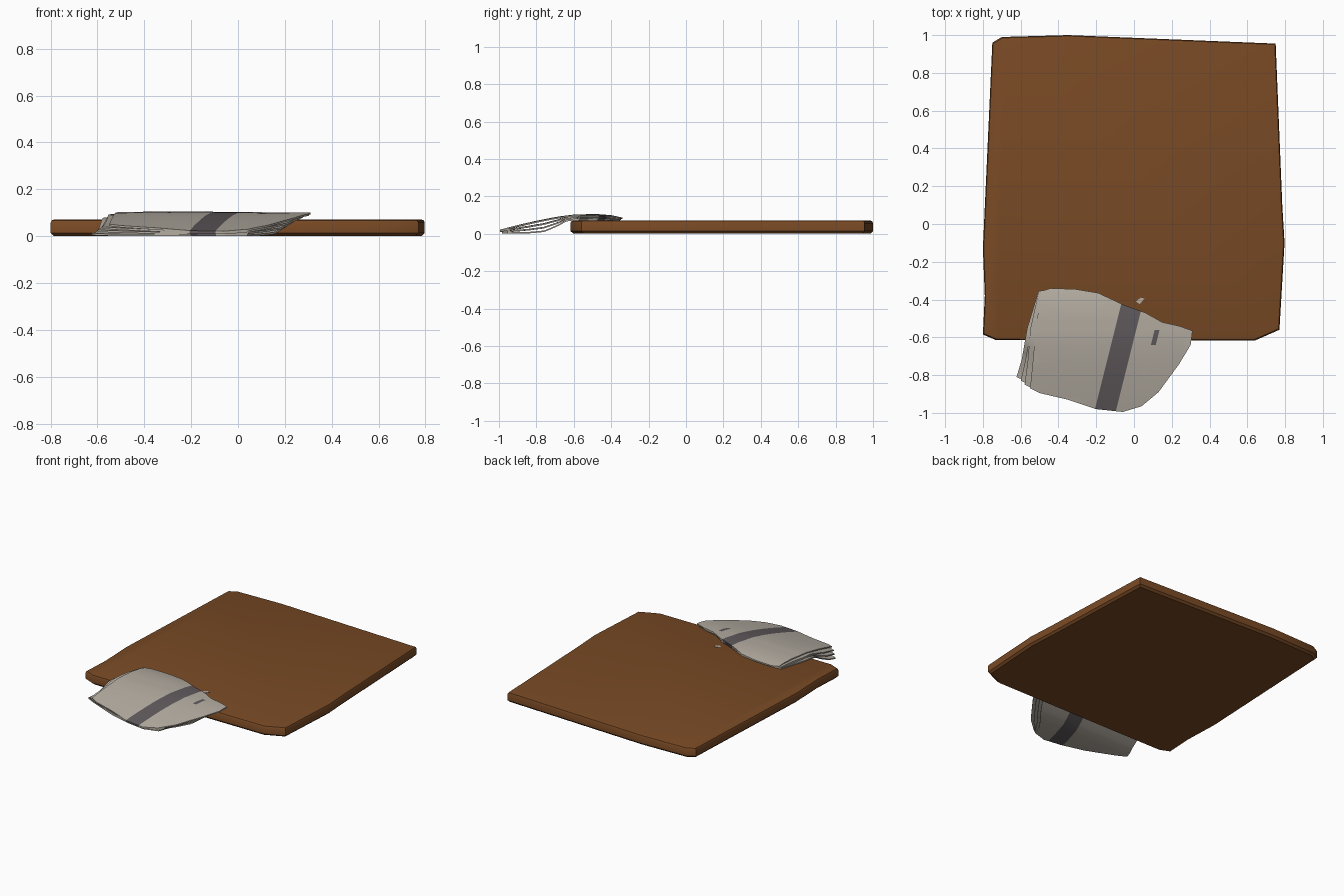
import bpy, bmesh, math, random
from mathutils import Vector

if "Cube" in bpy.data.objects:
    bpy.data.objects.remove(bpy.data.objects["Cube"])

random.seed(4)


def material(name, rgb):
    m = bpy.data.materials.new(name)
    m.diffuse_color = (*rgb, 1)
    m.use_nodes = True
    m.node_tree.nodes["Principled BSDF"].inputs["Base Color"].default_value = m.diffuse_color
    return m


BROWN = material("brown leather", (0.19, 0.068, 0.018))
PALE = material("pale cloth", (0.45, 0.41, 0.355))
DARK = material("dark stripe", (0.115, 0.10, 0.107))


def finish(bm, name, mats, angle):
    bmesh.ops.recalc_face_normals(bm, faces=bm.faces)
    me = bpy.data.meshes.new(name)
    bm.to_mesh(me)
    bm.free()
    ob = bpy.data.objects.new(name, me)
    bpy.context.collection.objects.link(ob)
    for m in mats:
        me.materials.append(m)
    bpy.ops.object.select_all(action='DESELECT')
    ob.select_set(True)
    bpy.context.view_layer.objects.active = ob
    bpy.ops.object.shade_smooth_by_angle(angle=math.radians(angle))
    return ob


def lerp_table(table, y):
    if y <= table[0][0]:
        return table[0][1]
    for (a, za), (b, zb) in zip(table, table[1:]):
        if y <= b:
            return za + (zb - za) * (y - a) / (b - a)
    return table[-1][1]


# Flat board with a slightly irregular outline and softened rims
BOARD = [(-0.75, 0.96), (-0.70, 0.99), (-0.35, 1.0), (0.75, 0.955), (0.785, 0.1),
         (0.797, -0.1), (0.77, -0.56), (0.64, -0.617), (-0.73, -0.615),
         (-0.80, -0.585), (-0.79, -0.38), (-0.80, -0.13)]
bm = bmesh.new()
rings = []
for z, inset in ((0.0, 0.014), (0.014, 0.0), (0.058, 0.0), (0.068, 0.005), (0.071, 0.015)):
    rings.append([bm.verts.new((x * (1 - inset / 0.8), 0.19 + (y - 0.19) * (1 - inset / 0.8), z))
                  for x, y in BOARD])
n = len(BOARD)
for lo, hi in zip(rings, rings[1:]):
    for i in range(n):
        bm.faces.new((lo[i], lo[(i + 1) % n], hi[(i + 1) % n], hi[i]))
bm.faces.new(rings[0])
bm.faces.new(rings[-1])
finish(bm, "board", [BROWN], 35)

# Folded striped cloth draped over the front edge: height along y, top and bottom layer
TOP = [(-1.0, 0.019), (-0.9, 0.045), (-0.8, 0.068), (-0.7, 0.088), (-0.6, 0.101),
       (-0.48, 0.104), (-0.4, 0.098), (-0.34, 0.085)]
LOW = [(-1.0, 0.009), (-0.85, 0.009), (-0.76, 0.017), (-0.69, 0.045), (-0.63, 0.079),
       (-0.34, 0.079)]
CLOTH = [(-0.49, -0.355), (-0.44, -0.34), (-0.31, -0.345), (-0.19, -0.365), (-0.05, -0.43),
         (0.06, -0.47), (0.15, -0.52), (0.24, -0.54), (0.31, -0.565), (0.30, -0.64),
         (0.24, -0.74), (0.13, -0.89), (0.04, -0.965), (-0.06, -0.995), (-0.2, -0.98),
         (-0.35, -0.93), (-0.5, -0.895), (-0.55, -0.87), (-0.535, -0.72), (-0.52, -0.55)]
SLANT = Vector((1, -0.25, 0)).normalized()      # across the stripe


def stripe_offset(p):
    return (Vector((p.x + 0.08, p.y + 0.7, 0))).dot(SLANT)


def sheet(name, t, outline, thick=0.008):
    bm = bmesh.new()
    bm.faces.new([bm.verts.new((x, y, 0)) for x, y in outline])
    cuts = [((0, -0.36 - 0.04 * i, 0), (0, 1, 0)) for i in range(16)]
    cuts += [((-0.55 + 0.1 * i, 0, 0), (1, 0, 0)) for i in range(9)]
    cuts += [(Vector((-0.08, -0.7, 0)) + SLANT * d, SLANT)
             for d in (-0.055, 0.055, 0.15, 0.175)]
    for co, no in cuts:
        bmesh.ops.bisect_plane(bm, geom=bm.verts[:] + bm.edges[:] + bm.faces[:],
                               plane_co=co, plane_no=no)
    # stripe and a short faded mark beside it
    for f in bm.faces:
        c = f.calc_center_median()
        d = stripe_offset(c)
        if abs(d) < 0.055 or (t == 0 and 0.15 < d < 0.175 and -0.66 < c.y < -0.56):
            f.material_index = 1
    for v in bm.verts:
        x, y = v.co.x, v.co.y
        z = lerp_table(TOP, y) * (1 - t) + lerp_table(LOW, y) * t
        z += 0.0015 * (1 - t) * math.sin(9 * x + 5 * y)
        v.co.z = max(z, thick + 0.001)
    # thickness
    res = bmesh.ops.extrude_face_region(bm, geom=bm.faces[:], use_keep_orig=True)
    for v in res['geom']:
        if isinstance(v, bmesh.types.BMVert):
            v.co.z -= thick
    return finish(bm, name, [PALE, DARK], 40)


sheet("cloth_top_fold", 0.0, CLOTH)
for k, t in enumerate((0.34, 0.67, 1.0), 1):
    layer = []
    for x, y in CLOTH:
        j = random.uniform(-0.01, 0.01)
        if x < -0.48:                            # ragged left ends fan outward
            drop = min(1, max(0, (-0.35 - y) / 0.4))
            layer.append((x - (0.015 + 0.012 * k) * (0.3 + drop) + j, y + 0.02 * k * (y < -0.8)))
        else:                                    # other sides tuck slightly inward
            layer.append((x - (0.022 * k * (x > 0.1)) + j * 0.5,
                          -0.66 + (y + 0.66) * (1 - 0.012 * k) + j * 0.4))
    sheet("cloth_fold_%d" % k, t, layer)

# Loose scrap of cloth beside the fold
bm = bmesh.new()
ring = [bm.verts.new((x, y, 0.074)) for x, y in
        ((0.01, -0.41), (0.03, -0.425), (0.055, -0.395), (0.035, -0.39))]
f = bm.faces.new(ring)
ext = bmesh.ops.extrude_face_region(bm, geom=[f], use_keep_orig=True)
for v in ext['geom']:
    if isinstance(v, bmesh.types.BMVert):
        v.co.z -= 0.005
finish(bm, "cloth_scrap", [PALE], 30)
